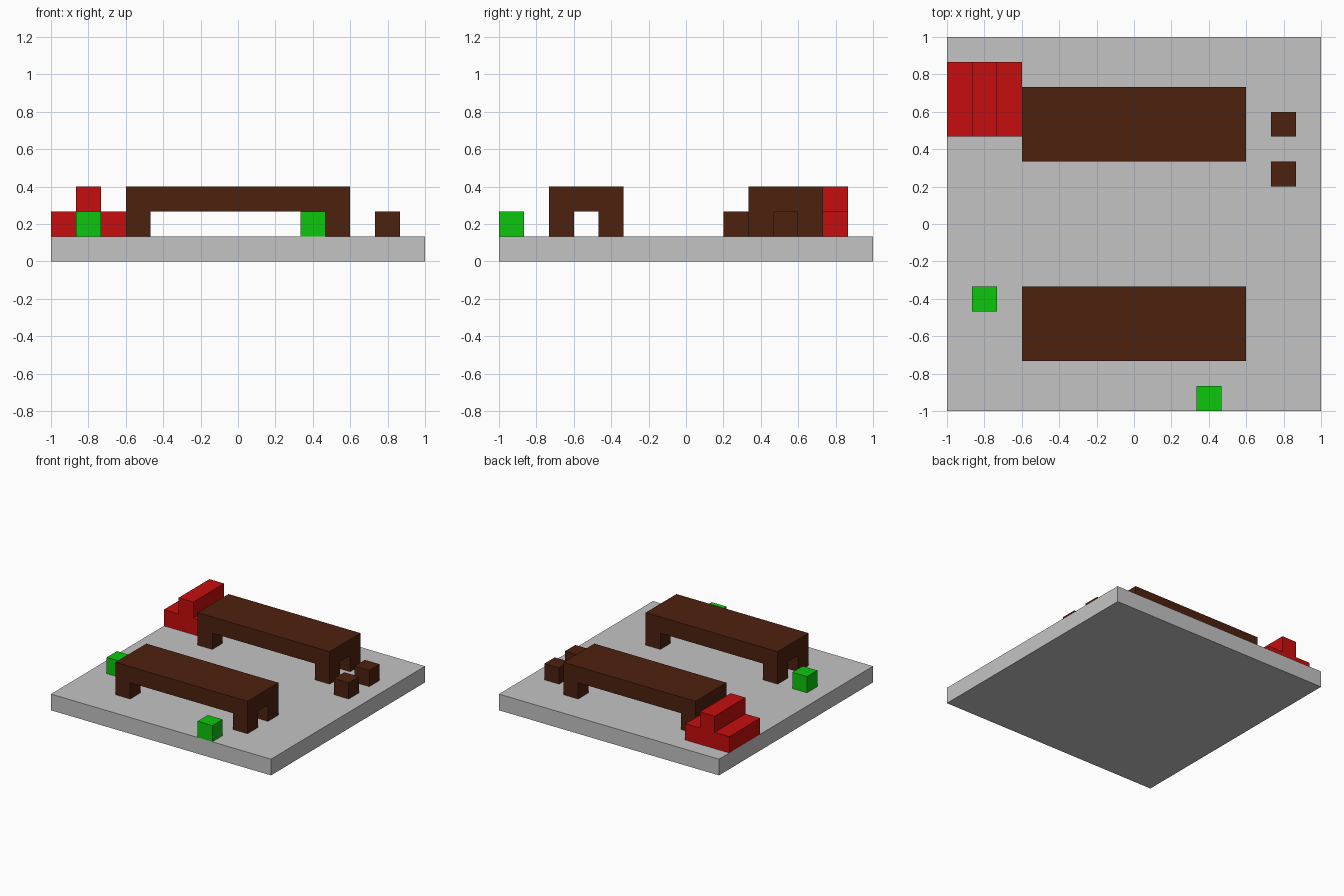
import bpy, bmesh
from mathutils import Vector

if "Cube" in bpy.data.objects:
    bpy.data.objects.remove(bpy.data.objects["Cube"], do_unlink=True)

U = 2 / 15  # module: the floor is 15 x 15 modules


def material(name, rgb):
    m = bpy.data.materials.new(name)
    m.use_nodes = True
    m.diffuse_color = (*rgb, 1)
    bsdf = next(n for n in m.node_tree.nodes if n.type == 'BSDF_PRINCIPLED')
    bsdf.inputs["Base Color"].default_value = (*rgb, 1)
    return m


GREY = material("floor grey", (0.55, 0.55, 0.55))
BROWN = material("dark wood", (0.076, 0.0155, 0.0048))
RED = material("red", (0.565, 0.004, 0.004))
GREEN = material("green", (0.004, 0.565, 0.004))


def finish(name, bm, mat):
    bmesh.ops.recalc_face_normals(bm, faces=bm.faces[:])
    me = bpy.data.meshes.new(name)
    bm.to_mesh(me)
    bm.free()
    me.materials.append(mat)
    ob = bpy.data.objects.new(name, me)
    bpy.context.collection.objects.link(ob)
    return ob


def box_mesh(lo, hi):
    """Box between two corners given in modules."""
    lo, hi = Vector(lo) * U, Vector(hi) * U
    bm = bmesh.new()
    bmesh.ops.create_cube(bm, size=1)
    for v in bm.verts:
        v.co = (lo + hi) / 2 + v.co * (hi - lo)
    return bm


def cube(name, x, y, mat):
    """One-module cube standing on the floor."""
    finish(name, box_mesh((x, y, 1), (x + 1, y + 1, 2)), mat)


def table(name, y):
    """Slab 9 x 3 modules with a leg pulled down from each corner."""
    bm = box_mesh((-4.5, y, 2), (4.5, y + 3, 3))
    cuts = [((x, 0, 0), (1, 0, 0)) for x in (-3.5, 3.5)]
    cuts += [((0, y + d, 0), (0, 1, 0)) for d in (1, 2)]
    for co, no in cuts:
        bmesh.ops.bisect_plane(bm, geom=bm.verts[:] + bm.edges[:] + bm.faces[:],
                               plane_co=Vector(co) * U, plane_no=no)
    bm.normal_update()
    corners = []
    for f in bm.faces:
        c = f.calc_center_median() / U
        if f.normal.z < -0.9 and abs(c.x) > 3.5 and abs(c.y - y - 1.5) > 0.5:
            corners.append(f)
    feet = bmesh.ops.extrude_discrete_faces(bm, faces=corners)["faces"]
    for v in {v for f in feet for v in f.verts}:
        v.co.z -= U
    bmesh.ops.remove_doubles(bm, verts=bm.verts[:], dist=1e-5)
    finish(name, bm, BROWN)


# Floor slab
finish("floor", box_mesh((-7.5, -7.5, 0), (7.5, 7.5, 1)), GREY)

# Two long tables
table("front_table", -5.5)
table("back_table", 2.5)

# Stepped red block: an upside-down T profile extruded along y
profile = [(-7.5, 1), (-4.5, 1), (-4.5, 2), (-5.5, 2),
           (-5.5, 3), (-6.5, 3), (-6.5, 2), (-7.5, 2)]
bm = bmesh.new()
face = bm.faces.new([bm.verts.new((x * U, 3.5 * U, z * U)) for x, z in profile])
ext = bmesh.ops.extrude_face_region(bm, geom=[face], use_keep_orig=True)
bmesh.ops.translate(bm, vec=(0, 3 * U, 0),
                    verts=[g for g in ext["geom"] if isinstance(g, bmesh.types.BMVert)])
finish("stepped_block", bm, RED)

# Stools and green cubes
cube("front_stool", 5.5, 1.5, BROWN)
cube("back_stool", 5.5, 3.5, BROWN)
cube("right_green_cube", -6.5, -3.5, GREEN)
cube("front_green_cube", 2.5, -7.5, GREEN)
